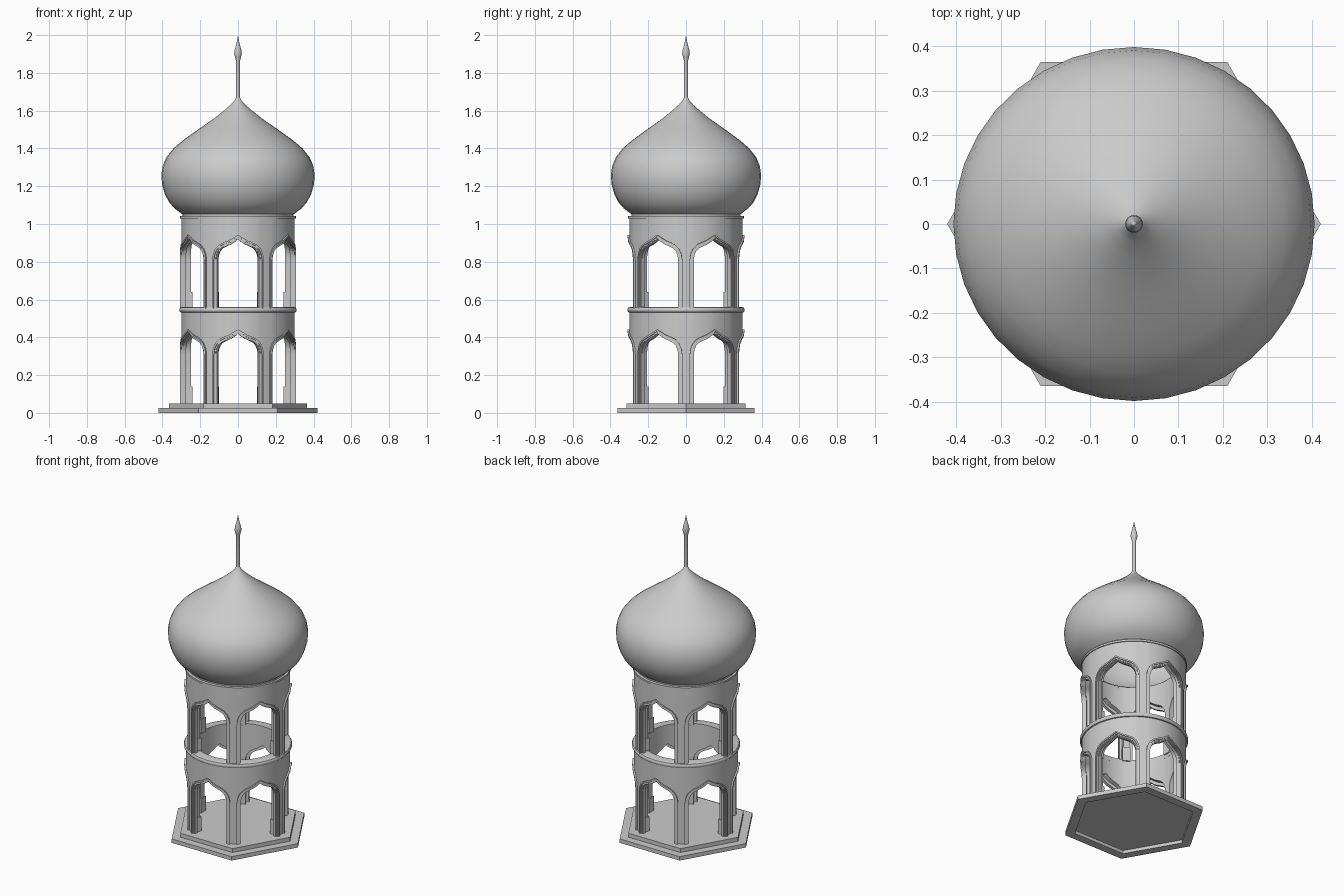
import bpy
import bmesh
from math import sin, cos, pi, radians, hypot, atan2

cube = bpy.data.objects.get("Cube")
if cube:
    bpy.data.objects.remove(cube, do_unlink=True)

stone = bpy.data.materials.new("grey_stone")
stone.use_nodes = True
GREY = (0.6, 0.6, 0.6, 1)
stone.diffuse_color = GREY
stone.node_tree.nodes["Principled BSDF"].inputs["Base Color"].default_value = GREY

R = 0.30            # outer radius of the tower wall
BAYS = 6


def finish(name, bm, smooth=True):
    bmesh.ops.remove_doubles(bm, verts=bm.verts, dist=0.0002)
    bmesh.ops.recalc_face_normals(bm, faces=bm.faces)
    mesh = bpy.data.meshes.new(name)
    bm.to_mesh(mesh)
    bm.free()
    obj = bpy.data.objects.new(name, mesh)
    bpy.context.collection.objects.link(obj)
    mesh.materials.append(stone)
    if smooth:
        bpy.ops.object.select_all(action='DESELECT')
        obj.select_set(True)
        bpy.context.view_layer.objects.active = obj
        bpy.ops.object.shade_smooth_by_angle(angle=radians(35))
    return obj


def polar(r, angle, z):
    return (r * cos(angle), r * sin(angle), z)


def lathe(name, profile, sides, closed=False, smooth=True, y_scale=1.0):
    """Spin an (r, z) profile around the z axis."""
    bm = bmesh.new()
    rings = []
    for r, z in profile:
        ring = []
        for i in range(sides):
            x, y, h = polar(r, 2 * pi * i / sides, z)
            ring.append(bm.verts.new((x, y * y_scale, h)))
        rings.append(ring)
    pairs = list(zip(rings, rings[1:]))
    if closed:
        pairs.append((rings[-1], rings[0]))
    for a, b in pairs:
        for i in range(sides):
            j = (i + 1) % sides
            bm.faces.new((a[i], a[j], b[j], b[i]))
    return finish(name, bm, smooth)


# Half of the pointed arch, as (half width, height above floor)
HALF_ARCH = [(0.118, 0), (0.118, 0.26), (0.114, 0.285), (0.104, 0.308),
             (0.088, 0.324), (0.065, 0.335), (0.04, 0.345), (0.018, 0.358), (0, 0.372)]


def arch(offset=0.0):
    """Whole arch outline from left foot to right foot, grown outward."""
    pts = [(-x, z) for x, z in HALF_ARCH] + [(x, z) for x, z in HALF_ARCH[-2::-1]]
    out = []
    for i, (x, z) in enumerate(pts):
        ax, az = pts[max(i - 1, 0)]
        bx, bz = pts[min(i + 1, len(pts) - 1)]
        length = hypot(bx - ax, bz - az)
        out.append((x - (bz - az) / length * offset, z + (bx - ax) / length * offset))
    return out


def arcade(name, r_in, r_out, floor, top, grow):
    """Curved wall with one arched opening in each bay."""
    bm = bmesh.new()
    outline = [(x / R, floor + z) for x, z in arch(grow)]
    outline[0] = (outline[1][0], floor)
    outline[-1] = (outline[-2][0], floor)
    half = pi / BAYS
    edge = [(-half, floor)] + outline + [(half, floor)]
    for k in range(BAYS):
        mid = half + 2 * half * k
        for (u0, z0), (u1, z1) in zip(edge, edge[1:]):
            a, b = mid + u0, mid + u1

            def quad(*corners):
                bm.faces.new([bm.verts.new(polar(*c)) for c in corners])
            quad((r_in, a, z0), (r_out, a, z0), (r_out, b, z1), (r_in, b, z1))
            if abs(u1 - u0) > 1e-5:
                for r in (r_in, r_out):
                    quad((r, a, z0), (r, b, z1), (r, b, top), (r, a, top))
                quad((r_in, a, top), (r_out, a, top), (r_out, b, top), (r_in, b, top))
    return finish(name, bm)


def arch_trim(name, floor):
    """Stepped moulding swept around each opening."""
    section = [(-0.003, 0.278), (-0.003, 0.295), (0.004, 0.295), (0.004, 0.303),
               (0.011, 0.303), (0.011, 0.309), (0.02, 0.309), (0.02, 0.292)]
    lines = [(arch(d), r) for d, r in section]
    bm = bmesh.new()
    for k in range(BAYS):
        mid = pi / BAYS * (2 * k + 1)
        rows = [[bm.verts.new(polar(r, mid + x / R, floor + max(z, 0))) for x, z in line]
                for line, r in lines]
        for a, b in zip(rows, rows[1:] + rows[:1]):
            for i in range(len(a) - 1):
                bm.faces.new((a[i], a[i + 1], b[i + 1], b[i]))
    return finish(name, bm)


def plinths(name, floor):
    """Small block at the inner foot of each pillar."""
    bm = bmesh.new()
    for k in range(BAYS):
        ang = 2 * pi * k / BAYS
        block = bmesh.ops.create_cube(bm, size=1)["verts"]
        for v in block:
            r, t = 0.262 + v.co.x * 0.04, v.co.y * 0.046
            v.co = polar(hypot(r, t), ang + atan2(t, r), floor + (v.co.z + 0.5) * 0.09)
    return finish(name, bm, smooth=False)


# Hexagonal base: open lower step and solid upper step
lathe("lower_step", [(0.36, 0), (0.42, 0), (0.42, 0.025), (0.36, 0.025)], 6, True, False)
lathe("upper_step", [(0, 0.02), (0.365, 0.02), (0.365, 0.05), (0, 0.05)], 6, False, False)

# Two storeys of arches
for level, floor, top in (("lower", 0.05, 0.54), ("upper", 0.55, 1.035)):
    arcade(level + "_arcade", 0.28, R, floor, top, 0.0)
    arcade(level + "_arcade_lining", 0.25, 0.281, floor, top, 0.017)
    arch_trim(level + "_arch_trim", floor)
    plinths(level + "_pillar_plinths", floor)

# Rounded cornice between the storeys and thin cornice under the dome
lathe("middle_cornice", [(0.25, 0.53), (0.298, 0.53), (0.306, 0.533), (0.311, 0.541),
                         (0.311, 0.549), (0.306, 0.557), (0.298, 0.56), (0.25, 0.56)], 48, True)
lathe("top_cornice", [(0.25, 1.03), (0.306, 1.03), (0.306, 1.042), (0.25, 1.042)], 48, True)

# Onion dome
lathe("dome", [(0.25, 1.04), (0.294, 1.042), (0.295, 1.052), (0.31, 1.063), (0.336, 1.083),
               (0.365, 1.115), (0.388, 1.16), (0.402, 1.21), (0.406, 1.26), (0.398, 1.31),
               (0.378, 1.355), (0.342, 1.4), (0.295, 1.44), (0.24, 1.48), (0.18, 1.522),
               (0.125, 1.56), (0.075, 1.6), (0.04, 1.63), (0.02, 1.652), (0.011, 1.67)],
      36, y_scale=0.98)

# Spire with a pointed bulb
lathe("spire", [(0.011, 1.66), (0.011, 1.865), (0.015, 1.88), (0.02, 1.9), (0.018, 1.92),
                (0.011, 1.945), (0.006, 1.965), (0, 2.0)], 16)
